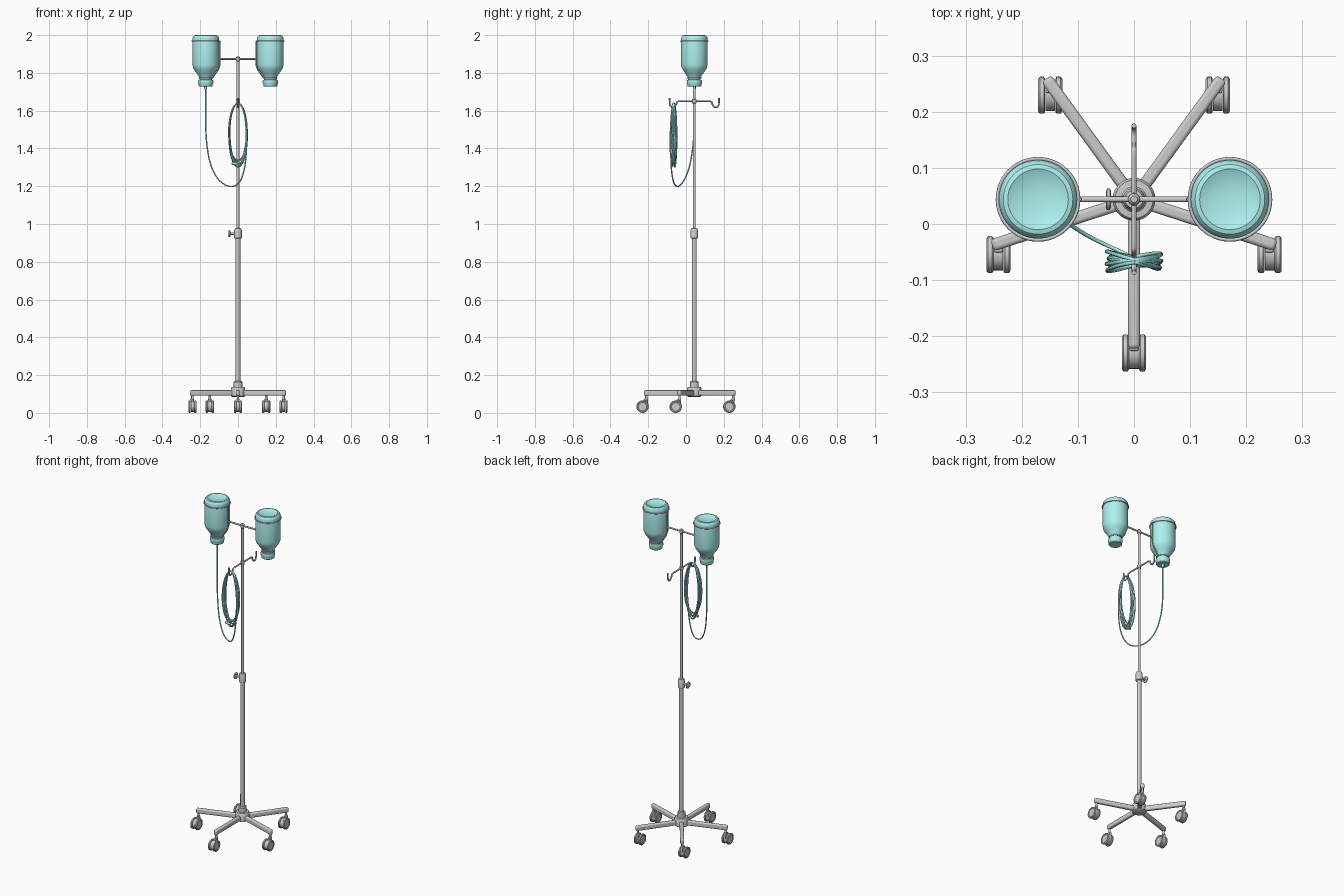
import bpy, bmesh, math
from math import sin, cos, pi, radians
from mathutils import Vector, Matrix

if "Cube" in bpy.data.objects:
    bpy.data.objects.remove(bpy.data.objects["Cube"])

PY = 0.044          # y of the pole axis
BX = 0.171          # bottle offset from the pole

teal = bpy.data.materials.new("teal")
teal.diffuse_color = (0.42, 0.88, 0.86, 1)
teal.use_nodes = True
teal.node_tree.nodes["Principled BSDF"].inputs["Base Color"].default_value = teal.diffuse_color


def finish(ob, mat=None, angle=35):
    if mat:
        ob.data.materials.append(mat)
    bpy.ops.object.select_all(action='DESELECT')
    ob.select_set(True)
    bpy.context.view_layer.objects.active = ob
    if ob.type == 'CURVE':
        bpy.ops.object.convert(target='MESH')
        ob = bpy.context.view_layer.objects.active
    bpy.ops.object.shade_smooth_by_angle(angle=radians(angle))
    return ob


def lathe(name, profile, loc, axis='Z', mat=None, n=40):
    """Turn (radius, height) points around an axis; ends are closed."""
    bm = bmesh.new()
    rings = []
    for r, h in profile:
        if r == 0:
            rings.append([bm.verts.new((0, 0, h))] * n)
        else:
            rings.append([bm.verts.new((r * cos(2 * pi * i / n), r * sin(2 * pi * i / n), h))
                          for i in range(n)])
    for a, b in zip(rings, rings[1:]):
        for i in range(n):
            j = (i + 1) % n
            bm.faces.new(list(dict.fromkeys((a[i], a[j], b[j], b[i]))))
    for ring in (rings[0], rings[-1]):
        if ring[0] is not ring[1]:
            bm.faces.new(ring)
    bmesh.ops.recalc_face_normals(bm, faces=bm.faces)
    if axis == 'X':
        bm.transform(Matrix.Rotation(pi / 2, 4, 'Y'))
    me = bpy.data.meshes.new(name)
    bm.to_mesh(me)
    bm.free()
    ob = bpy.data.objects.new(name, me)
    ob.location = loc
    bpy.context.collection.objects.link(ob)
    return finish(ob, mat)


def tube(name, pts, r, mat=None, kind='NURBS', res=6):
    cu = bpy.data.curves.new(name, 'CURVE')
    cu.dimensions = '3D'
    cu.bevel_depth = r
    cu.bevel_resolution = 2
    cu.use_fill_caps = True
    sp = cu.splines.new(kind)
    sp.points.add(len(pts) - 1)
    for p, co in zip(sp.points, pts):
        p.co = (*co, 1)
    if kind == 'NURBS':
        sp.order_u = 3
        sp.use_endpoint_u = True
        sp.resolution_u = res
    ob = bpy.data.objects.new(name, cu)
    bpy.context.collection.objects.link(ob)
    return finish(ob, mat, 60)


def box(name, size, loc, rot=0, bevel=0.005):
    bpy.ops.mesh.primitive_cube_add(size=1, location=loc, rotation=(0, 0, rot))
    ob = bpy.context.object
    ob.name = name
    ob.scale = size
    bpy.ops.object.transform_apply(location=False, rotation=False, scale=True)
    m = ob.modifiers.new("bevel", 'BEVEL')
    m.width, m.segments = bevel, 3
    return finish(ob)


def ring(name, R, r, loc):
    bpy.ops.mesh.primitive_torus_add(major_radius=R, minor_radius=r, location=loc,
                                     major_segments=48, minor_segments=10)
    bpy.context.object.name = name
    finish(bpy.context.object, None, 60)


# Base hub with stepped collar
lathe("base_hub", [(0.030, 0.084), (0.038, 0.089), (0.038, 0.131), (0.034, 0.137), (0.023, 0.138),
                   (0.023, 0.164), (0.019, 0.169), (0.012, 0.169)], (0, PY, 0))

# Five legs, each with a twin-wheel caster trailing to the front
for k in range(5):
    a = radians(-90 + 72 * k)
    d = Vector((cos(a), sin(a), 0))
    box(f"base_leg_{k+1}", (0.245, 0.022, 0.029), d * 0.1435 + Vector((0, PY, 0.1055)), a, 0.007)
    s = d * 0.254 + Vector((0, PY, 0))
    lathe(f"caster_stem_{k+1}", [(0.006, 0.05), (0.006, 0.066), (0.009, 0.067), (0.009, 0.075),
                                 (0.006, 0.077), (0.006, 0.095)], s, n=20)
    box(f"caster_bracket_{k+1}", (0.016, 0.024, 0.034), s + Vector((0, -0.004, 0.053)), 0, 0.003)
    w = s + Vector((0, -0.02, 0.033))
    lathe(f"caster_body_{k+1}", [(0.028, -0.0085), (0.028, 0.0085)], w, 'X', n=32)
    for side in (-1, 1):
        lathe(f"caster_wheel_{k+1}_{'left' if side < 0 else 'right'}",
              [(0.012, side * 0.0195), (0.022, side * 0.0195), (0.024, side * 0.0215),
               (0.029, side * 0.0215), (0.033, side * 0.0185), (0.033, side * 0.0115),
               (0.030, side * 0.009)], w, 'X', n=32)

# Telescopic pole and clamp
lathe("lower_pole", [(0.0125, 0.1), (0.0125, 0.94)], (0, PY, 0), n=28)
lathe("upper_pole", [(0.0075, 0.9), (0.0075, 1.878)], (0, PY, 0), n=24)
lathe("pole_clamp", [(0.014, 0.922), (0.020, 0.926), (0.020, 0.968), (0.016, 0.977),
                     (0.008, 0.978)], (0, PY, 0), n=32)
lathe("clamp_screw", [(0.006, -0.044), (0.006, -0.015)], (0, PY, 0.949), 'X', n=16)
lathe("clamp_knob", [(0.015, -0.050), (0.019, -0.048), (0.019, -0.043), (0.015, -0.041)],
      (0, PY, 0.949), 'X', n=24)

# Crossbar at the top carrying the bottle holders
lathe("top_joint", [(0.007, 1.86), (0.0105, 1.864), (0.0105, 1.882), (0.006, 1.888)], (0, PY, 0), n=24)
lathe("crossbar", [(0.005, -0.096), (0.005, 0.096)], (0, PY, 1.874), 'X', n=20)

# Double hook bar, one half mirrored to the other
half = [(0.05, 1.65), (0.080, 1.65), (0.092, 1.648), (0.097, 1.628), (0.108, 1.617),
        (0.124, 1.619), (0.131, 1.634), (0.131, 1.668)]
tube("hook_bar", [(0, PY - y, z) for y, z in reversed(half)] + [(0, PY, 1.65)]
     + [(0, PY + y, z) for y, z in half], 0.0045)
lathe("hook_collar", [(0.0075, 1.638), (0.011, 1.641), (0.011, 1.659), (0.0075, 1.662)],
      (0, PY, 0), n=24)

# Upside-down bottles with ring-and-strap holders
bottle = [(0, 1.990), (0.025, 1.991), (0.045, 1.996), (0.054, 2.0), (0.062, 1.998), (0.068, 1.991),
          (0.070, 1.982), (0.070, 1.845), (0.068, 1.832), (0.062, 1.818), (0.048, 1.798),
          (0.037, 1.782), (0.033, 1.772), (0.033, 1.762)]
cap = [(0.033, 1.764), (0.038, 1.762), (0.040, 1.757), (0.040, 1.746), (0.037, 1.741),
       (0.037, 1.730), (0.034, 1.727), (0, 1.727)]
for side in (-1, 1):
    n = "left" if side < 0 else "right"
    x = side * BX
    lathe(f"bottle_{n}", bottle, (x, PY, 0), mat=teal, n=48)
    lathe(f"bottle_cap_{n}", cap, (x, PY, 0), mat=teal, n=48)
    ring(f"holder_ring_{n}", 0.0725, 0.003, (x, PY, 1.968))
    ring(f"neck_ring_{n}", 0.035, 0.003, (x, PY, 1.772))
    tube(f"holder_strap_{n}", [(x - side * r, PY, z) for r, z in
         ((0.074, 1.97), (0.075, 1.9), (0.075, 1.842), (0.067, 1.818), (0.037, 1.774))],
         0.0035, kind='POLY')

# Drip spike and hanging tube wound into a coil over the front hook
lathe("drip_spike", [(0.008, 1.73), (0.008, 1.718), (0.0045, 1.712), (0.0045, 1.69)],
      (-BX, PY, 0), mat=teal, n=20)
path = [(-BX, PY, 1.71), (-BX, PY, 1.55), (-0.169, 0.041, 1.44), (-0.15, 0.024, 1.32),
        (-0.115, -0.001, 1.245), (-0.075, -0.026, 1.208), (-0.03, -0.046, 1.194),
        (0.008, -0.066, 1.215), (0.032, -0.077, 1.275), (0.044, -0.081, 1.36)]
turns, steps = 5.7, 16
for i in range(int(turns * steps) + 1):
    t = 2 * pi * i / steps
    k = i / steps
    h = 0.163 + 0.009 * sin(2.3 * k)
    rx = 0.047 + 0.003 * sin(1.7 * k)
    tilt = 0.013 * cos(2.1 * k + 2.6)
    low = (1 - sin(t)) / 2
    y = -0.066 + tilt * cos(t) + 0.009 * sin(3.1 * k) * (0.35 + 0.65 * low)
    path.append((rx * cos(t), y, 1.642 - h * (1 - sin(t))))
coil = tube("drip_tube", path, 0.0036, teal, res=3)
ex, ey, ez = path[-1]
lathe("tube_connector", [(0.004, -0.018), (0.007, -0.014), (0.007, 0.012), (0.004, 0.018)],
      (ex, ey, ez), 'X', teal, 16)
